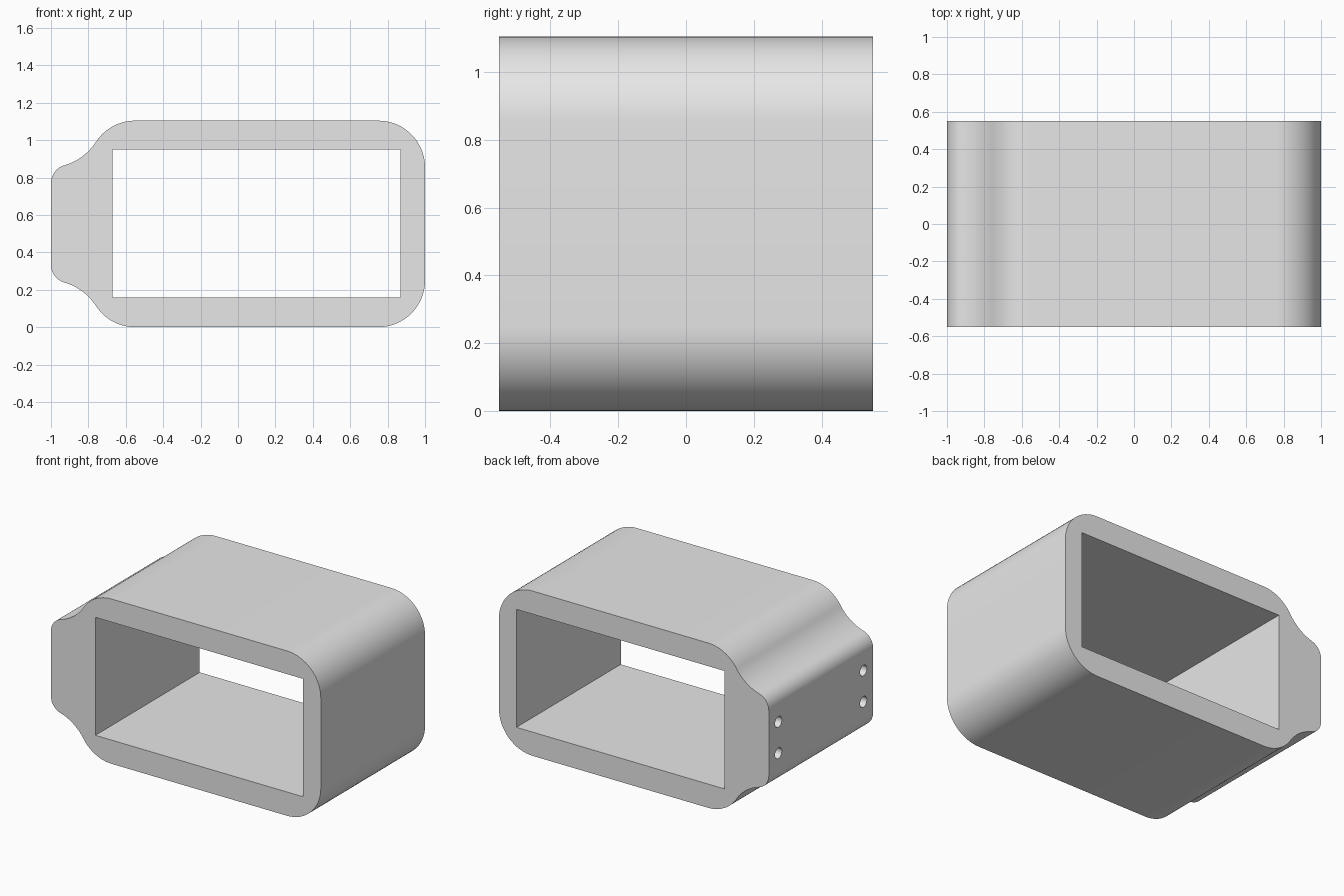
import bpy, bmesh
from math import sin, cos, radians, pi
from mathutils import Matrix

cube = bpy.data.objects.get("Cube")
if cube:
    bpy.data.objects.remove(cube, do_unlink=True)

HALF = 0.552            # half of the height and of the depth
NECK_X = -1.0

grey = bpy.data.materials.new("plain_grey")
grey.use_nodes = True
grey.diffuse_color = (0.8, 0.8, 0.8, 1)
grey.node_tree.nodes["Principled BSDF"].inputs["Base Color"].default_value = (0.8, 0.8, 0.8, 1)


def add_object(name, bm):
    bmesh.ops.recalc_face_normals(bm, faces=bm.faces)
    mesh = bpy.data.meshes.new(name)
    bm.to_mesh(mesh)
    bm.free()
    mesh.materials.append(grey)
    obj = bpy.data.objects.new(name, mesh)
    bpy.context.collection.objects.link(obj)
    return obj


def trace(start, heading, arcs, steps=16):
    """Chain tangent arcs given as (radius, turn in degrees)."""
    x, z = start
    a = radians(heading)
    pts = [(x, z)]
    for radius, turn in arcs:
        step = radians(turn) / steps
        chord = 2 * radius * sin(abs(step) / 2)
        for _ in range(steps):
            x += chord * cos(a + step / 2)
            z += chord * sin(a + step / 2)
            a += step
            pts.append((x, z))
    return pts


# Upper half of the outline, mirrored to make the lower half
corner = trace((1, HALF - 0.25), 90, [(0.25, 90)])
shoulder = trace((-0.55, HALF), 180, [(0.25, 57), (0.3, -41), (0.098, 74)])
shoulder[-1] = (NECK_X, shoulder[-1][1])
upper = corner + shoulder
outline = upper + [(x, -z) for x, z in reversed(upper)]

# Solid body
bm = bmesh.new()
front = bm.faces.new([bm.verts.new((x, -HALF, z + HALF)) for x, z in outline])
extruded = bmesh.ops.extrude_face_region(bm, geom=[front], use_keep_orig=True)
new_verts = [v for v in extruded["geom"] if isinstance(v, bmesh.types.BMVert)]
bmesh.ops.translate(bm, verts=new_verts, vec=(0, 2 * HALF, 0))
body = add_object("sleeve_body", bm)

# Rectangular opening from front to back
bm = bmesh.new()
bmesh.ops.create_cube(bm, size=1, matrix=Matrix.Translation((0.1, 0, HALF + 0.002))
                      @ Matrix.Diagonal((1.54, 2, 0.79, 1)))
opening = add_object("opening_cutter", bm)

# Four blind screw holes in the neck face
bm = bmesh.new()
for y in (-0.45, 0.45):
    for dz in (-0.105, 0.105):
        bmesh.ops.create_cone(bm, cap_ends=True, segments=32, radius1=0.036, radius2=0.036, depth=0.4,
                              matrix=Matrix.Translation((NECK_X, y, HALF + dz))
                              @ Matrix.Rotation(pi / 2, 4, "Y"))
holes = add_object("screw_hole_cutter", bm)

for cutter in (opening, holes):
    cutter.hide_render = True
    mod = body.modifiers.new(cutter.name, "BOOLEAN")
    mod.operation = "DIFFERENCE"
    mod.solver = "EXACT"
    mod.object = cutter

# Apply the cuts and shade with sharp edges kept
bpy.ops.object.select_all(action="DESELECT")
body.select_set(True)
bpy.context.view_layer.objects.active = body
bpy.ops.object.convert(target="MESH")
for cutter in (opening, holes):
    bpy.data.objects.remove(cutter, do_unlink=True)
bpy.ops.object.shade_smooth_by_angle(angle=radians(30))
